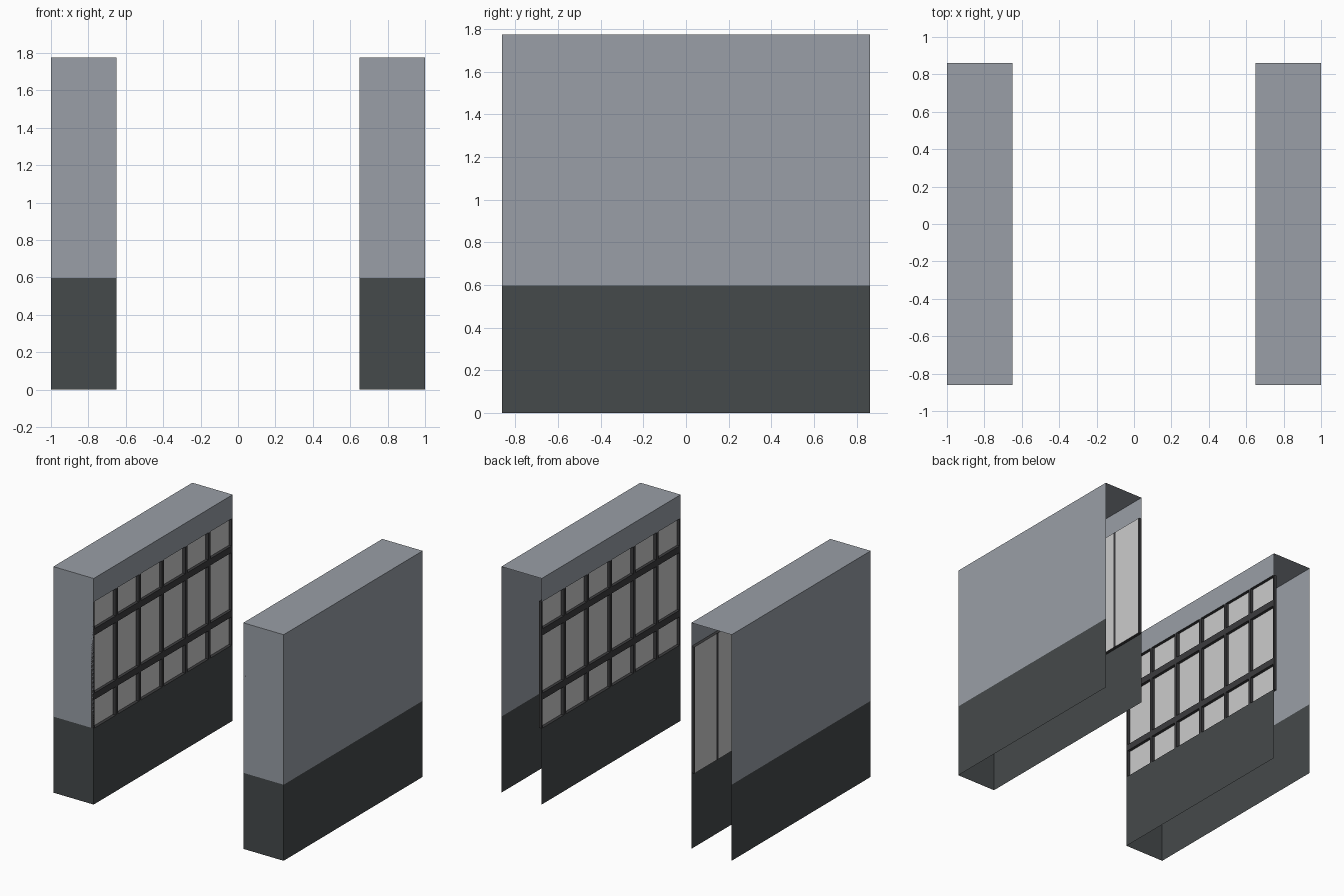
import bpy, bmesh

if "Cube" in bpy.data.objects:
    bpy.data.objects.remove(bpy.data.objects["Cube"])

XI, XO = 0.65, 1.0          # inner and outer wall planes
Y, H, BASE, HEAD = 0.862, 1.775, 0.597, 1.59
REC = 0.025                 # window recess
N = 6                       # window bays
BAR = 0.024                 # upright width


def material(name, rgb):
    m = bpy.data.materials.new(name)
    m.diffuse_color = (*rgb, 1)
    m.use_nodes = True
    m.node_tree.nodes["Principled BSDF"].inputs["Base Color"].default_value = m.diffuse_color
    return m


def build(name, bm, mat=None):
    """Make an object and mirror it to the other side."""
    me = bpy.data.meshes.new(name)
    bm.to_mesh(me)
    bm.free()
    ob = bpy.data.objects.new(name, me)
    bpy.context.collection.objects.link(ob)
    if mat:
        me.materials.append(mat)
    mod = ob.modifiers.new("mirror", 'MIRROR')
    mod.use_mirror_merge = False
    return ob


def sheet(bm, a, b, z0, z1):
    """Upright sheet from plan point a to b."""
    pts = [(*a, z0), (*b, z0), (*b, z1), (*a, z1)]
    bm.faces.new([bm.verts.new(p) for p in pts])


def flat(bm, x0, x1, z, up=True):
    pts = [(x0, -Y, z), (x1, -Y, z), (x1, Y, z), (x0, Y, z)]
    bm.faces.new([bm.verts.new(p) for p in (pts if up else pts[::-1])])


def box(bm, x0, x1, y0, y1, z0, z1):
    vs = bmesh.ops.create_cube(bm, size=1)["verts"]
    for v in vs:
        v.co = (x1 if v.co.x > 0 else x0,
                y1 if v.co.y > 0 else y0,
                z1 if v.co.z > 0 else z0)


grey = material("wall_grey", (0.32, 0.345, 0.385))
dark = material("base_dark", (0.06, 0.068, 0.07))
black = material("frame_black", (0.045, 0.045, 0.048))

inner_f, inner_b = (XI, -Y), (XI, Y)
outer_f, outer_b = (XO, -Y), (XO, Y)

# Upper walls and roof, open at the back
bm = bmesh.new()
sheet(bm, inner_f, outer_f, BASE, H)
sheet(bm, outer_f, outer_b, BASE, H)
sheet(bm, inner_b, inner_f, HEAD, H)
flat(bm, XI, XO, H)
build("upper_wall", bm, grey)

# Dark base walls, open at the back and bottom
bm = bmesh.new()
sheet(bm, inner_f, outer_f, 0, BASE)
sheet(bm, outer_f, outer_b, 0, BASE)
sheet(bm, inner_b, inner_f, 0, BASE)
build("base_wall", bm, dark)

# Window recess: sill and head
bm = bmesh.new()
flat(bm, XI, XI + REC, BASE)
flat(bm, XI, XI + REC, HEAD, up=False)
build("window_reveal", bm, black)

# Uprights between bays, with half uprights at both ends
pitch = 2 * Y / N
bm = bmesh.new()
for i in range(N + 1):
    c = -Y + i * pitch
    box(bm, XI, XI + REC, max(c - BAR / 2, -Y), min(c + BAR / 2, Y), BASE, HEAD)
build("window_uprights", bm, black)

# Cross bars in front of the panes
bm = bmesh.new()
for z0 in (0.82, 1.325):
    box(bm, XI, XI + REC - 0.002, -Y, Y, z0, z0 + 0.052)
build("window_cross_bars", bm, black)

# Full-height panes
bm = bmesh.new()
for i in range(N):
    y0 = -Y + i * pitch + BAR / 2
    sheet(bm, (XI + REC, y0 + pitch - BAR), (XI + REC, y0), BASE, HEAD)
build("window_panes", bm)
